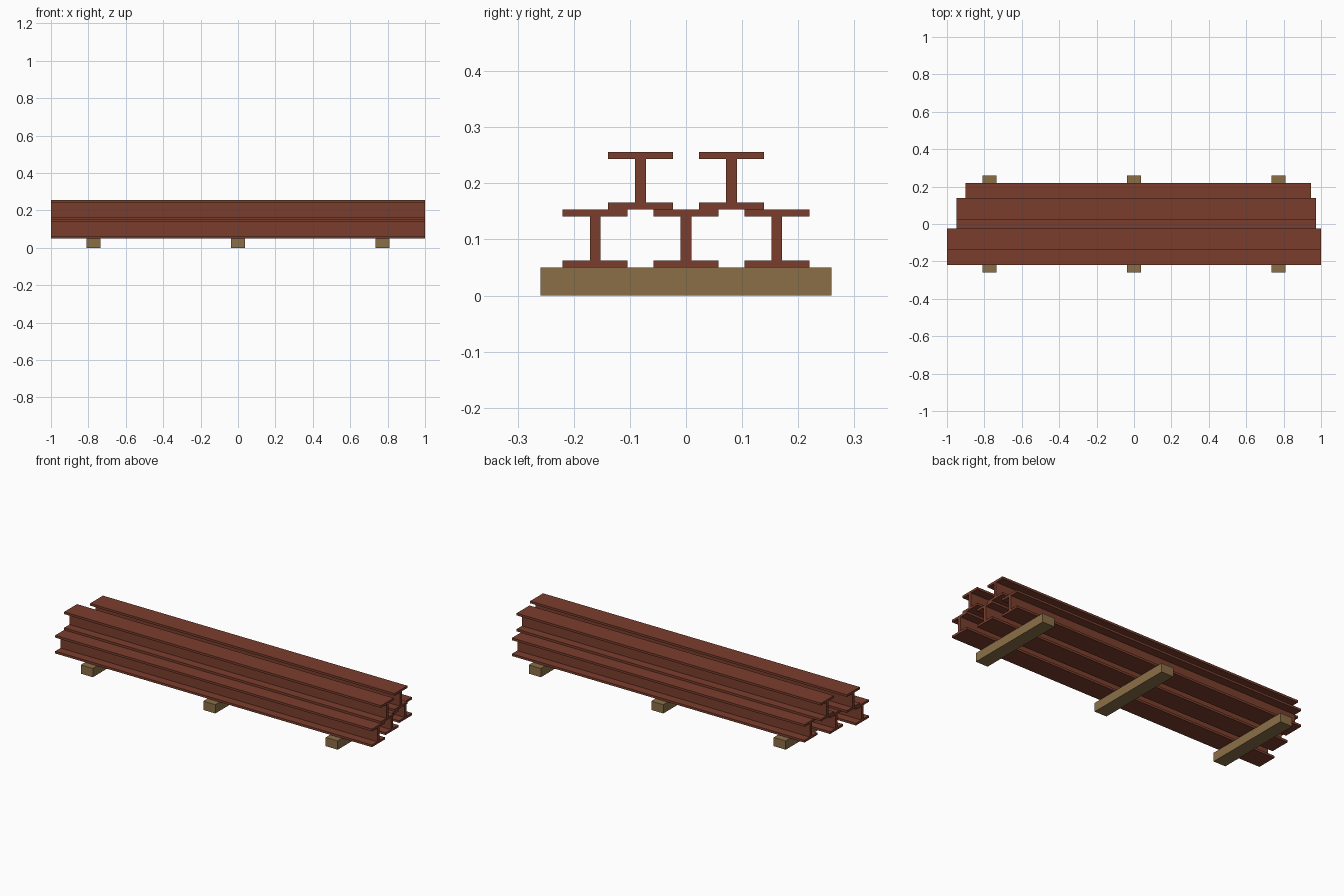
import bpy
import bmesh

if "Cube" in bpy.data.objects:
    bpy.data.objects.remove(bpy.data.objects["Cube"])


def material(name, rgb):
    m = bpy.data.materials.new(name)
    m.diffuse_color = (*rgb, 1.0)
    m.use_nodes = True
    m.node_tree.nodes["Principled BSDF"].inputs["Base Color"].default_value = m.diffuse_color
    return m


RUST = material("rust_red_steel", (0.195, 0.048, 0.026))
WOOD = material("brown_timber", (0.258, 0.159, 0.063))


def extrude_x(name, profile, x0, x1, mat):
    """Extrude a closed (y, z) profile along x."""
    bm = bmesh.new()
    face = bm.faces.new([bm.verts.new((x0, y, z)) for y, z in profile])
    new = bmesh.ops.extrude_face_region(bm, geom=[face])["geom"]
    bmesh.ops.translate(bm, vec=(x1 - x0, 0, 0),
                        verts=[v for v in new if isinstance(v, bmesh.types.BMVert)])
    bmesh.ops.recalc_face_normals(bm, faces=bm.faces)
    mesh = bpy.data.meshes.new(name)
    bm.to_mesh(mesh)
    bm.free()
    mesh.materials.append(mat)
    obj = bpy.data.objects.new(name, mesh)
    bpy.context.collection.objects.link(obj)


# I-beam section measurements
HALF_FLANGE, HALF_WEB, FLANGE, HEIGHT = 0.058, 0.0095, 0.0125, 0.103
SLEEPER_TOP = 0.05


def i_beam(name, y, z, x0, x1):
    f, w, t, h = HALF_FLANGE, HALF_WEB, FLANGE, HEIGHT
    right = [(f, 0), (f, t), (w, t), (w, h - t), (f, h - t), (f, h)]
    left = [(-a, b) for a, b in reversed(right)]
    extrude_x(name, [(y + a, z + b) for a, b in right + left], x0, x1, RUST)


# Timber sleepers under the stack
for i, x in enumerate((-0.773, 0.0, 0.773)):
    extrude_x(f"sleeper_{i + 1}",
              [(-0.259, 0), (0.259, 0), (0.259, SLEEPER_TOP), (-0.259, SLEEPER_TOP)],
              x - 0.038, x + 0.038, WOOD)

# Staggered ends, stepping in from front to back
ENDS = [(-1.0, 1.0), (-0.95, 0.972), (-0.902, 0.945)]

# Bottom row of three beams
for i, (x0, x1) in enumerate(ENDS):
    i_beam(f"lower_beam_{i + 1}", (i - 1) * 0.162, SLEEPER_TOP, x0, x1)

# Top row of two beams, sitting over the gaps
for i, (x0, x1) in enumerate(ENDS[:2]):
    i_beam(f"upper_beam_{i + 1}", (i - 0.5) * 0.162, SLEEPER_TOP + HEIGHT, x0, x1)
